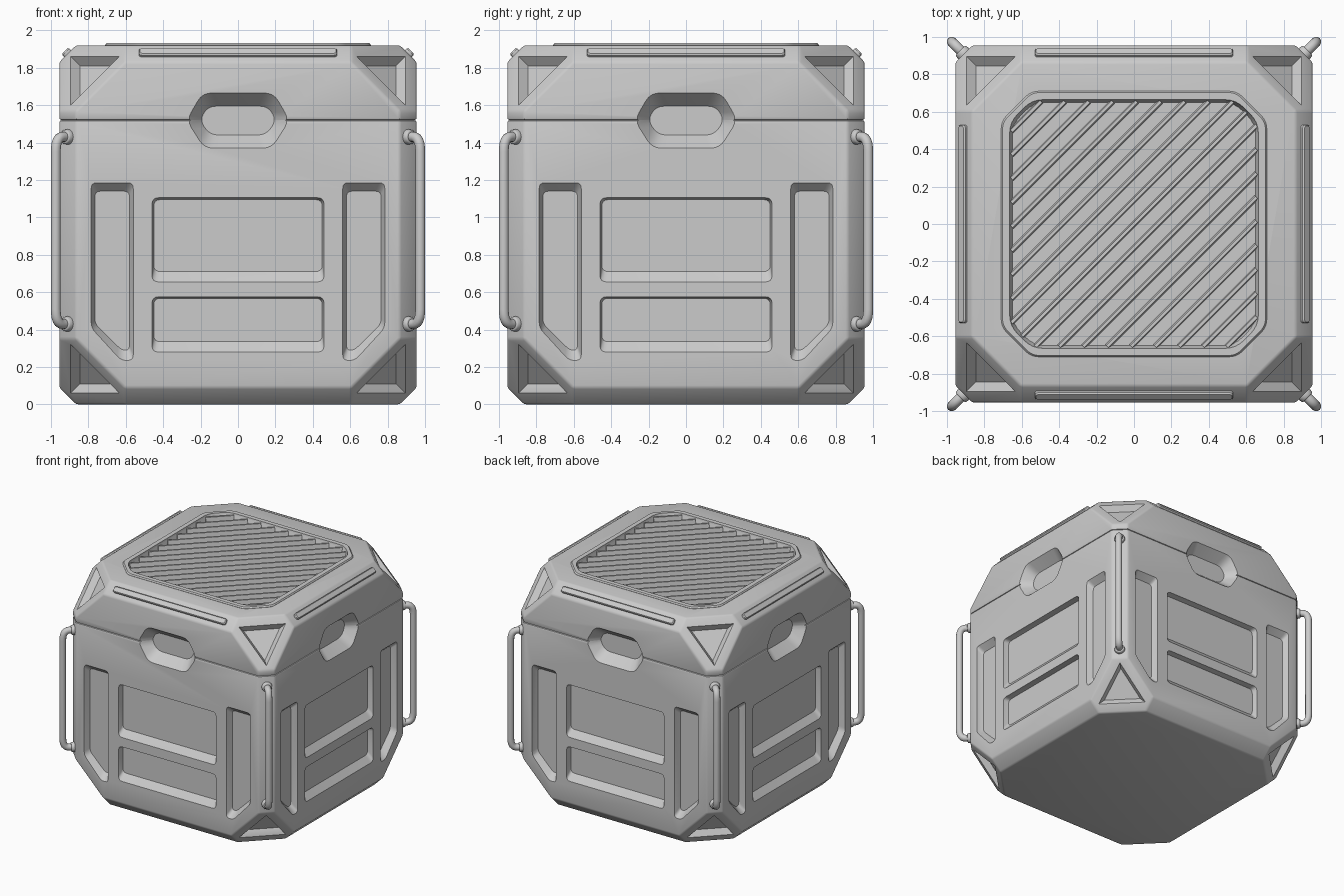
import bpy, bmesh, math
from mathutils import Vector, Matrix

if "Cube" in bpy.data.objects:
    bpy.data.objects.remove(bpy.data.objects["Cube"])

H, TOP, SEAM = 0.955, 1.92, 1.52


def finish(bm, name, angle=30, bevel=0, segs=2, cutter=None):
    bmesh.ops.recalc_face_normals(bm, faces=bm.faces)
    me = bpy.data.meshes.new(name)
    bm.to_mesh(me)
    bm.free()
    ob = bpy.data.objects.new(name, me)
    bpy.context.collection.objects.link(ob)
    bpy.ops.object.select_all(action='DESELECT')
    ob.select_set(True)
    bpy.context.view_layer.objects.active = ob
    if bevel:
        m = ob.modifiers.new("soft_edges", 'BEVEL')
        m.width, m.segments, m.limit_method = bevel, segs, 'ANGLE'
        bpy.ops.object.modifier_apply(modifier=m.name)
    if cutter:
        m = ob.modifiers.new("pockets", 'BOOLEAN')
        m.operation, m.solver, m.object = 'DIFFERENCE', 'EXACT', cutter
        bpy.ops.object.modifier_apply(modifier=m.name)
    bpy.ops.object.shade_smooth_by_angle(angle=math.radians(angle))
    return ob


def rounded(pts, r, n=4, closed=True):
    """Round the corners of a 2D polyline."""
    out, P = [], [Vector(p) for p in pts]
    for i, p in enumerate(P):
        if not closed and i in (0, len(P) - 1):
            out.append(p)
            continue
        a, b = P[i - 1] - p, P[(i + 1) % len(P)] - p
        a = p + a.normalized() * min(r, a.length * .45)
        b = p + b.normalized() * min(r, b.length * .45)
        for k in range(n + 1):
            t = k / n
            out.append(a * (1 - t) ** 2 + p * 2 * t * (1 - t) + b * t * t)
    return out


def octagon(h, c):
    return [(h, h - c), (h - c, h), (c - h, h), (-h, h - c),
            (-h, c - h), (c - h, -h), (h - c, -h), (h, c - h)]


def loft(bm, rings):
    """Closed solid through a list of matching rings."""
    R = [[bm.verts.new(p) for p in r] for r in rings]
    n = len(R[0])
    for a, b in zip(R, R[1:]):
        for i in range(n):
            bm.faces.new((a[i], a[(i + 1) % n], b[(i + 1) % n], b[i]))
    bm.faces.new(R[0])
    bm.faces.new(R[-1])


def side_pocket(bm, outer, inner, depth, r):
    """Pocket in all four side walls, outlines given as (across, up)."""
    o, i = rounded(outer, r), rounded(inner, r)
    for k in range(4):
        M = Matrix.Rotation(k * math.pi / 2, 3, 'Z')
        loft(bm, [[M @ Vector((p.x, y, p.y)) for p in ring] for ring, y in
                  ((o, -H - .05), (o, -H), (i, -H + depth))])


def rect(x0, x1, z0, z1):
    return [(x0, z0), (x1, z0), (x1, z1), (x0, z1)]


# One cutter holding every recess
bm = bmesh.new()
side_pocket(bm, rect(-.46, .46, .655, 1.105), rect(-.45, .45, .71, 1.095), .045, .035)
side_pocket(bm, rect(-.46, .46, .28, .575), rect(-.45, .45, .335, .567), .045, .035)
for s in (1, -1):
    side_pocket(bm, [(s * x, z) for x, z in ((.56, .235), (.625, .235), (.785, .41), (.785, 1.185), (.56, 1.185))],
                [(s * x, z) for x, z in ((.58, .29), (.622, .29), (.765, .43), (.765, 1.14), (.58, 1.14))], .05, .03)
# Grip recesses across the seam
side_pocket(bm, [(-.18, 1.37), (.18, 1.37), (.275, 1.52), (.19, 1.665), (-.19, 1.665), (-.275, 1.52)],
            [(-.15, 1.44), (.15, 1.44), (.205, 1.52), (.16, 1.595), (-.16, 1.595), (-.205, 1.52)], .085, .05)
# Triangular corner recesses
for sx in (1, -1):
    for sy in (1, -1):
        for up in (0, 1):
            def tri(a, b, d):
                res = []
                for v in ((b, a, a), (a, b, a), (a, a, b)):
                    x, y, z = (c + d for c in v)
                    res.append((sx * (H - x), sy * (H - y), TOP - z if up else z))
                return res
            loft(bm, [tri(.06, .32, -.03), tri(.06, .32, 0), tri(.08, .28, .03)])
# Top tray recess
o, i = rounded(octagon(.665, .12), .06), rounded(octagon(.65, .115), .06)
loft(bm, [[(p.x, p.y, z) for p in r] for r, z in ((o, 1.97), (o, 1.93), (i, 1.885))])
cutter = finish(bm, "pocket_cutter")
cutter.hide_render = True


# Body and lid: one chamfered block split at the seam
def block(name, seam_dir):
    bm = bmesh.new()
    bmesh.ops.create_cube(bm, size=1, matrix=Matrix.Translation((0, 0, TOP / 2)) @
                          Matrix.Diagonal((2 * H, 2 * H, TOP, 1)))
    C, half = Vector((0, 0, TOP / 2)), Vector((H, H, TOP / 2))
    planes = [(C + Vector((0, 0, SEAM - TOP / 2)), Vector((0, 0, seam_dir)))]
    for x in (-1, 0, 1):
        for y in (-1, 0, 1):
            for z in (-1, 0, 1):
                n = abs(x) + abs(y) + abs(z)
                if n < 2:
                    continue
                d = Vector((x, y, z))
                corner = C + Vector((x * half.x, y * half.y, z * half.z))
                planes.append((corner - d * ((.09 if n == 2 else .44) / n), d))
    for co, no in planes:
        res = bmesh.ops.bisect_plane(bm, geom=bm.verts[:] + bm.edges[:] + bm.faces[:], dist=1e-5,
                                     plane_co=co, plane_no=no, clear_outer=True)
        cut = [e for e in res['geom_cut'] if isinstance(e, bmesh.types.BMEdge)]
        if cut:
            bmesh.ops.holes_fill(bm, edges=cut, sides=0)
    return finish(bm, name, 35, .012, 2, cutter)


block("crate_body", 1)
block("crate_lid", -1)

# Raised rim around the tray
bm = bmesh.new()
rim = rounded(octagon(.71, .16), .04)
loft(bm, [[(p.x * s, p.y * s, z) for p in rim] for s, z in ((1, 1.91), (1, 1.922), (.99, 1.932))])
finish(bm, "tray_rim", 30, cutter=cutter)
bpy.data.objects.remove(cutter)

# Diagonal ribs in the tray
bm = bmesh.new()
for k in range(-9, 10):
    c = k * .128
    half = min(1.31 - abs(c), 1.2) / math.sqrt(2)
    M = Matrix.Translation((c / 2, -c / 2, 0)) @ Matrix.Rotation(math.pi / 4, 4, 'Z')
    prof = ((-.016, 1.875), (.016, 1.875), (.008, 1.922), (-.008, 1.922))
    loft(bm, [[M @ Vector((s * half, y, z)) for y, z in prof] for s in (-1, 1)])
finish(bm, "tray_ribs")

# Raised strips on the lid's top chamfers
bm = bmesh.new()
for k in range(4):
    M = (Matrix.Rotation(k * math.pi / 2, 4, 'Z') @ Matrix.Translation((0, -H + .045, TOP - .045)) @
         Matrix.Rotation(math.pi / 4, 4, 'X'))
    strip = rounded(rect(-.53, .53, -.026, .026), .02)
    loft(bm, [[M @ Vector((p.x * s, p.y * t, z)) for p in strip] for s, t, z in
              ((1, 1, -.02), (1, 1, .014), (.99, .75, .022))])
finish(bm, "lid_edge_strips")

# Corner handles with mounting collars
path = rounded([(1.26, 1.43), (1.378, 1.43), (1.378, .43), (1.26, .43)], .08, 6, False)
for k in range(4):
    a = math.pi / 4 + k * math.pi / 2
    d = Vector((math.cos(a), math.sin(a), 0))
    cu = bpy.data.curves.new("corner_handle", 'CURVE')
    cu.dimensions, cu.bevel_depth, cu.bevel_resolution = '3D', .027, 4
    sp = cu.splines.new('POLY')
    sp.points.add(len(path) - 1)
    for pt, p in zip(sp.points, path):
        pt.co = (*(d * p.x + Vector((0, 0, p.y))), 1)
    sp.use_smooth = True
    ob = bpy.data.objects.new("corner_handle", cu)
    bpy.context.collection.objects.link(ob)
    bm = bmesh.new()
    for z in (.43, 1.43):
        M = Matrix.Translation(d * 1.296 + Vector((0, 0, z))) @ d.to_track_quat('Z', 'Y').to_matrix().to_4x4()
        bmesh.ops.create_cone(bm, cap_ends=True, segments=20, radius1=.043, radius2=.037, depth=.035, matrix=M)
    finish(bm, "handle_collars", 40, .006)
